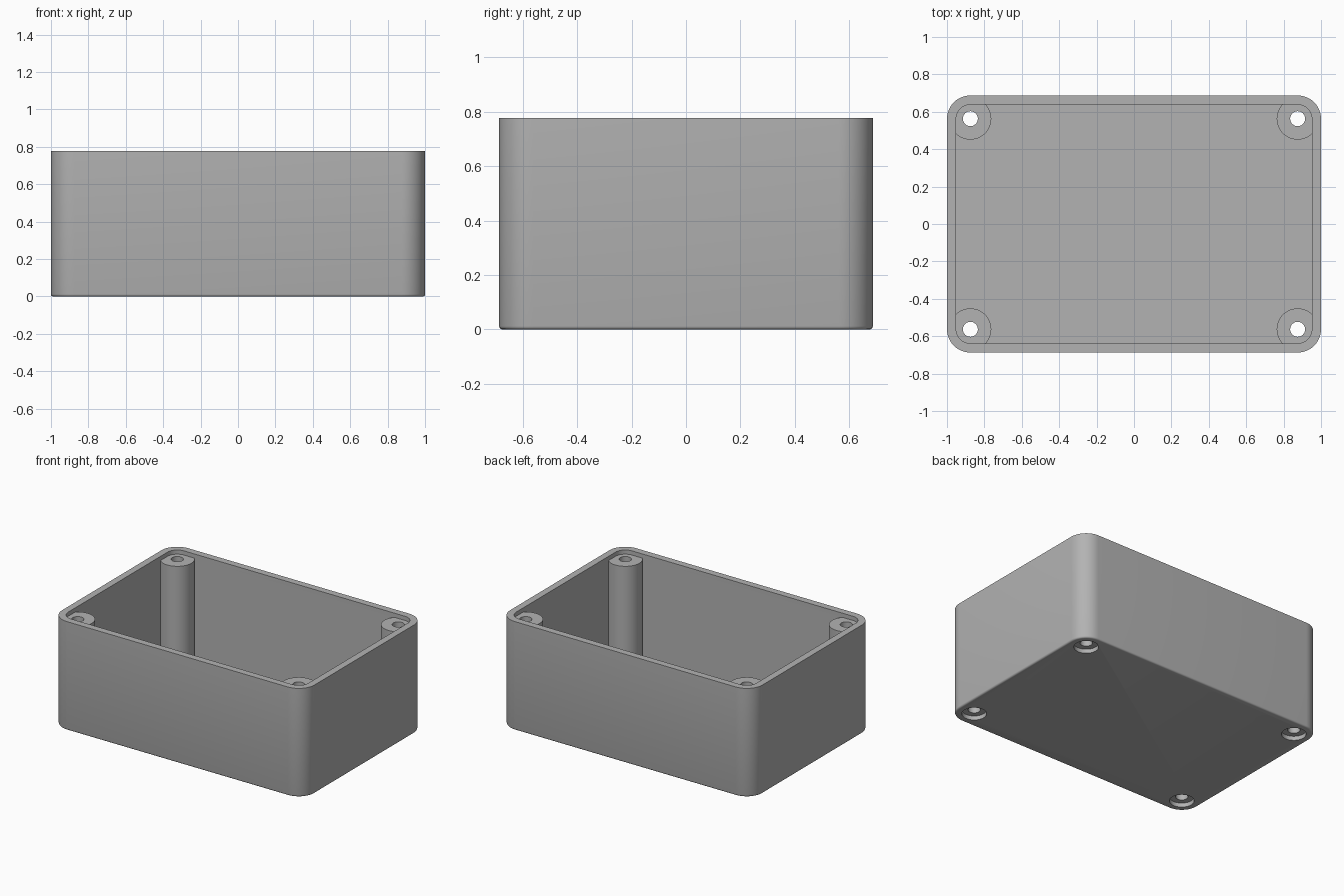
import bpy, bmesh, math

HX, HY, H = 1.0, 0.687, 0.777      # half length, half width, height
R, WALL, FLOOR = 0.125, 0.049, 0.05
PX, PY = 0.875, 0.563              # screw post centres

cube = bpy.data.objects.get("Cube")
if cube:
    bpy.data.objects.remove(cube, do_unlink=True)

grey = bpy.data.materials.new("grey plastic")
grey.use_nodes = True
colour = (0.45, 0.45, 0.45, 1)
grey.diffuse_color = colour
grey.node_tree.nodes["Principled BSDF"].inputs["Base Color"].default_value = colour


def prism(name, outline, z0, z1, edge=0.0):
    """Extrude a closed outline upwards, optionally rounding its bottom edge."""
    bm = bmesh.new()
    base = bm.faces.new([bm.verts.new((x, y, z0)) for x, y in outline])
    top = bmesh.ops.extrude_face_region(bm, geom=[base], use_keep_orig=True)["geom"]
    bmesh.ops.translate(bm, vec=(0, 0, z1 - z0),
                        verts=[v for v in top if isinstance(v, bmesh.types.BMVert)])
    bmesh.ops.recalc_face_normals(bm, faces=bm.faces)
    if edge:
        low = [e for e in bm.edges if all(v.co.z < z0 + 1e-5 for v in e.verts)]
        bmesh.ops.bevel(bm, geom=low, offset=edge, segments=3, profile=0.5, affect='EDGES')
    mesh = bpy.data.meshes.new(name)
    bm.to_mesh(mesh)
    bm.free()
    mesh.materials.append(grey)
    obj = bpy.data.objects.new(name, mesh)
    bpy.context.collection.objects.link(obj)
    return obj


def rounded_rect(hx, hy, r, steps=12):
    pts = []
    for q, (sx, sy) in enumerate([(1, 1), (-1, 1), (-1, -1), (1, -1)]):
        for i in range(steps + 1):
            a = (q + i / steps) * math.pi / 2
            pts.append((sx * (hx - r) + r * math.cos(a), sy * (hy - r) + r * math.sin(a)))
    return pts


def circle(cx, cy, r, n=48):
    return [(cx + r * math.cos(2 * math.pi * i / n), cy + r * math.sin(2 * math.pi * i / n))
            for i in range(n)]


def combine(target, tool, operation):
    mod = target.modifiers.new(operation.lower(), 'BOOLEAN')
    mod.operation, mod.object, mod.solver = operation, tool, 'EXACT'
    bpy.ops.object.modifier_apply(modifier=mod.name)
    bpy.data.objects.remove(tool, do_unlink=True)


# Outer body with a softened bottom edge
body = prism("enclosure_body", rounded_rect(HX, HY, R), 0, H, edge=0.012)
bpy.context.view_layer.objects.active = body
body.select_set(True)

# Open cavity
cavity = rounded_rect(HX - WALL, HY - WALL, R - WALL)
combine(body, prism("cavity_cutter", cavity, FLOOR, H + 0.1), 'DIFFERENCE')

# Corner screw posts with through holes and recesses underneath
for sx in (-1, 1):
    for sy in (-1, 1):
        x, y = sx * PX, sy * PY
        combine(body, prism("post", circle(x, y, 0.112), 0.02, H - 0.03), 'UNION')
        combine(body, prism("hole_cutter", circle(x, y, 0.04), -0.1, H + 0.1), 'DIFFERENCE')
        combine(body, prism("recess_cutter", circle(x, y, 0.08), -0.1, 0.03), 'DIFFERENCE')

bpy.ops.object.shade_smooth_by_angle(angle=math.radians(35))
